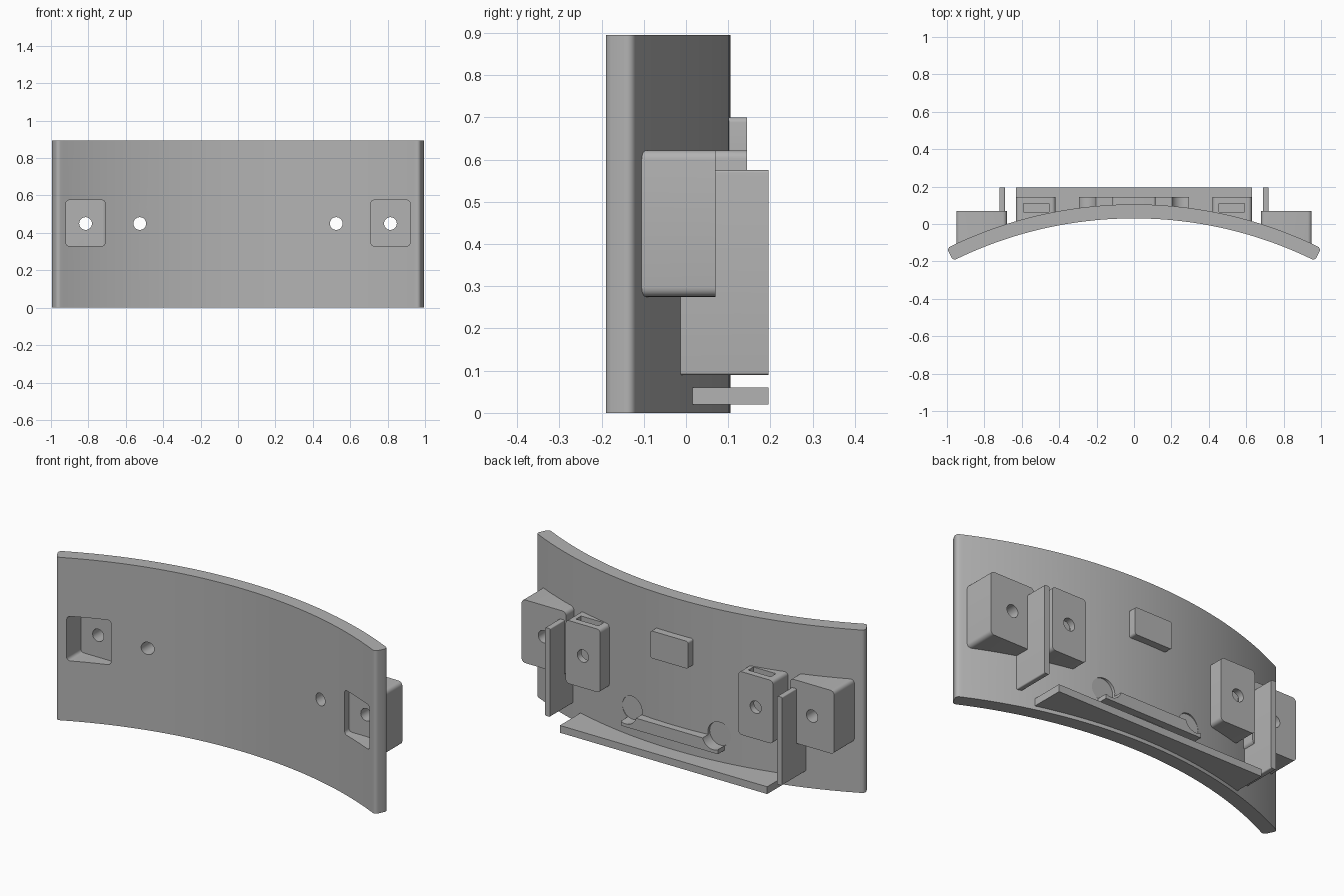
import bpy, bmesh, math

if "Cube" in bpy.data.objects:
    bpy.data.objects.remove(bpy.data.objects["Cube"])

CY, R_IN, R_OUT = -2.15, 2.18, 2.255     # curved panel: arc centre and radii
R_MID = (R_IN + R_OUT) / 2

grey = bpy.data.materials.new("plain_grey")
grey.diffuse_color = (0.45, 0.45, 0.45, 1)
grey.use_nodes = True
grey.node_tree.nodes["Principled BSDF"].inputs["Base Color"].default_value = grey.diffuse_color


def arc_y(x, r=R_MID):
    return CY + math.sqrt(r * r - x * x)


def solid(name, loop_a, loop_b, bevel=None):
    """Closed solid between two matching outlines."""
    bm = bmesh.new()
    a = [bm.verts.new(p) for p in loop_a]
    b = [bm.verts.new(p) for p in loop_b]
    n = len(a)
    bm.faces.new(a)
    bm.faces.new(b[::-1])
    for i in range(n):
        j = (i + 1) % n
        bm.faces.new((a[j], a[i], b[i], b[j]))
    if bevel:
        ids, width = bevel
        edges = [bm.edges.get((a[i], b[i])) for i in ids]
        bmesh.ops.bevel(bm, geom=edges, offset=width, segments=5,
                        profile=0.5, affect='EDGES')
    bmesh.ops.recalc_face_normals(bm, faces=bm.faces)
    me = bpy.data.meshes.new(name)
    bm.to_mesh(me)
    bm.free()
    me.materials.append(grey)
    ob = bpy.data.objects.new(name, me)
    bpy.context.collection.objects.link(ob)
    return ob


def rounded(x0, x1, z0, z1, r):
    """Rounded rectangle outline in x and z."""
    if r == 0:
        return [(x0, z0), (x1, z0), (x1, z1), (x0, z1)]
    pts = []
    for k, (cx, cz) in enumerate([(x1 - r, z1 - r), (x0 + r, z1 - r),
                                  (x0 + r, z0 + r), (x1 - r, z0 + r)]):
        for i in range(6):
            t = math.pi / 2 * (k + i / 5)
            pts.append((cx + r * math.cos(t), cz + r * math.sin(t)))
    return pts


def circle(cx, cz, r, n=32):
    return [(cx + r * math.cos(2 * math.pi * i / n),
             cz + r * math.sin(2 * math.pi * i / n)) for i in range(n)]


def along_y(name, outline, y1, y0=None):
    """Outline pushed back to y1; it starts inside the panel unless y0 is given."""
    front = [(x, arc_y(x) if y0 is None else y0, z) for x, z in outline]
    return solid(name, front, [(x, y1, z) for x, z in outline])


def along_z(name, outline, z0, z1, bevel=None):
    return solid(name, [(x, y, z0) for x, y in outline],
                 [(x, y, z1) for x, y in outline], bevel)


def arc_bar(name, half, y1, z0, z1):
    """Straight-backed bar whose front follows the panel."""
    xs = [half * (i / 16 - 1) for i in range(33)]
    pts = [(x, arc_y(x)) for x in xs] + [(half, y1), (-half, y1)]
    return along_z(name, pts, z0, z1)


def cut(ob, cutters):
    for c in cutters:
        m = ob.modifiers.new("cut", 'BOOLEAN')
        m.operation, m.solver, m.object = 'DIFFERENCE', 'EXACT', c
    dg = bpy.context.evaluated_depsgraph_get()
    me = bpy.data.meshes.new_from_object(ob.evaluated_get(dg))
    ob.modifiers.clear()
    ob.data = me


# Curved panel with rounded vertical ends
N, A = 56, math.radians(26.35)
angles = [A * (2 * i / N - 1) for i in range(N + 1)]
pts = [(R_IN * math.sin(t), CY + R_IN * math.cos(t)) for t in angles]
pts += [(R_OUT * math.sin(t), CY + R_OUT * math.cos(t)) for t in angles[::-1]]
panel = along_z("curved_panel", pts, 0, 0.895,
                ([0, N, N + 1, 2 * N + 1], 0.02))

# Bars and plates on the back
shelf = arc_bar("bottom_shelf", 0.63, 0.195, 0.02, 0.06)
bar = arc_bar("lower_bar", 0.295, 0.145, 0.13, 0.195)
pad = along_y("centre_pad", rounded(-0.115, 0.115, 0.55, 0.70, 0.012), 0.145)
parts = [panel, shelf, bar, pad]
cutters = []

for s, side in ((1, "right"), (-1, "left")):
    def flip(outline):
        return [(s * x, z) for x, z in outline]

    # Outer block, inner nut holder and upright fin
    outer = along_y(side + "_outer_block",
                    flip(rounded(0.68, 0.95, 0.275, 0.622, 0.022)), 0.07)
    holder = along_y(side + "_nut_holder",
                     flip(rounded(0.42, 0.63, 0.275, 0.622, 0.02)), 0.145)
    fin = along_y(side + "_fin",
                  flip(rounded(0.69, 0.72, 0.09, 0.575, 0.006)), 0.195)

    # Cutters: front pocket, screw holes, nut slot, round seat
    pocket = along_y("pocket_cutter",
                     flip(rounded(0.71, 0.92, 0.33, 0.575, 0.018)), -0.05, -0.5)
    hole_out = along_y("outer_hole_cutter", flip(circle(0.815, 0.45, 0.034)), 0.5, -0.45)
    hole_in = along_y("inner_hole_cutter", flip(circle(0.525, 0.45, 0.034)), 0.5, -0.45)
    slot = along_y("slot_cutter", flip(rounded(0.455, 0.592, 0.385, 0.7, 0)), 0.11, 0.065)
    seat = along_y("seat_cutter", flip(circle(0.265, 0.212, 0.065)), 0.5, 0.08)

    cut(outer, [pocket, hole_out])
    cut(holder, [hole_in, slot])
    cut(bar, [seat])
    cut(panel, [pocket, hole_out, hole_in, seat])
    parts += [outer, holder, fin]
    cutters += [pocket, hole_out, hole_in, slot, seat]

for c in cutters:
    bpy.data.objects.remove(c, do_unlink=True)

# Smooth curved faces, keep hard edges
bpy.ops.object.select_all(action='DESELECT')
for ob in parts:
    ob.select_set(True)
bpy.context.view_layer.objects.active = panel
bpy.ops.object.shade_smooth_by_angle(angle=math.radians(30))
